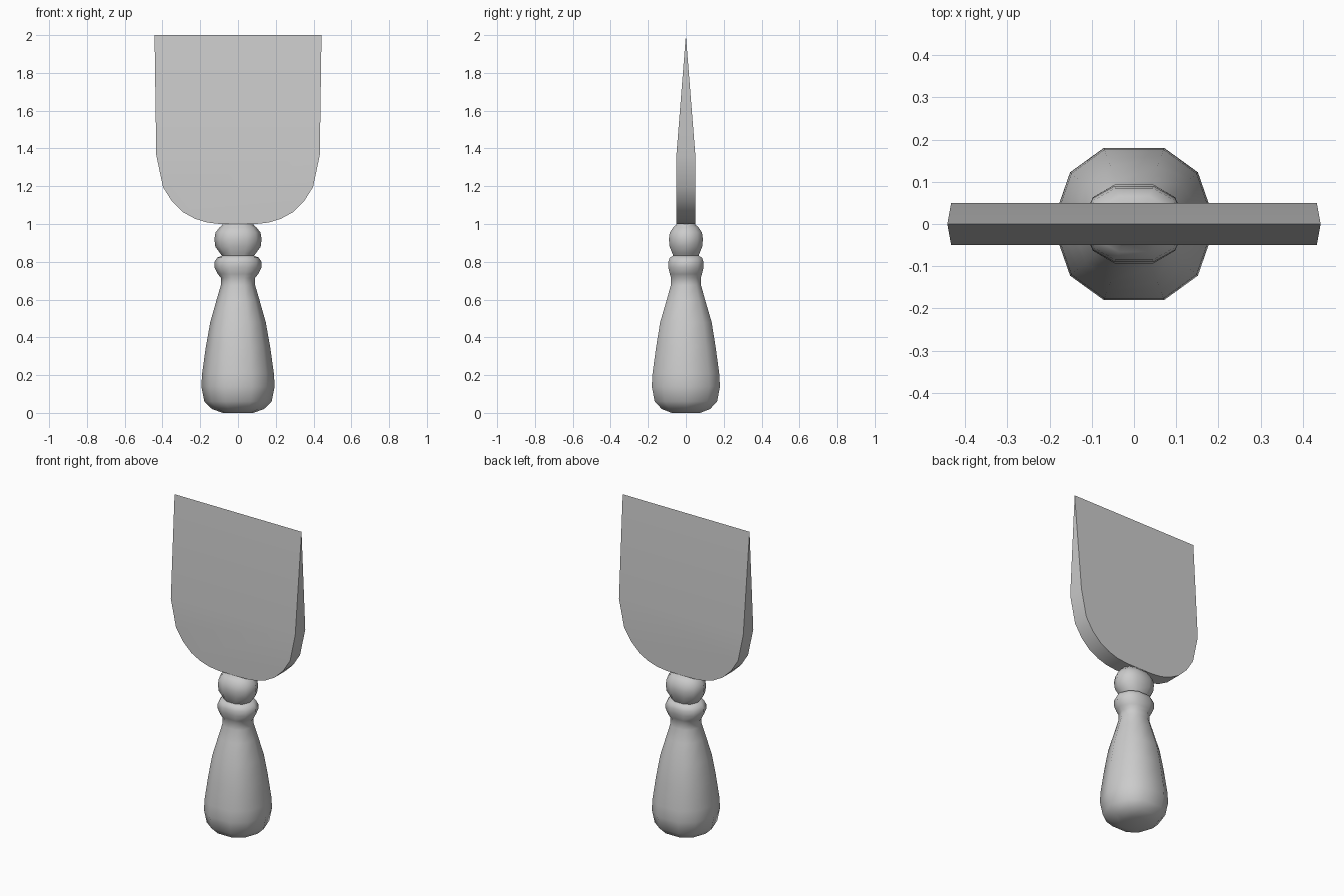
import bpy, bmesh, math

if "Cube" in bpy.data.objects:
    bpy.data.objects.remove(bpy.data.objects["Cube"])

def finish(name, bm, angle):
    bmesh.ops.recalc_face_normals(bm, faces=bm.faces)
    me = bpy.data.meshes.new(name)
    bm.to_mesh(me)
    bm.free()
    ob = bpy.data.objects.new(name, me)
    bpy.context.collection.objects.link(ob)
    bpy.ops.object.select_all(action='DESELECT')
    bpy.context.view_layer.objects.active = ob
    ob.select_set(True)
    bpy.ops.object.shade_smooth_by_angle(angle=math.radians(angle))
    return ob

# ten-sided cross-section at unit size, slightly flattened at front and back
QUARTER = [(1, 0), (0.78, 0.68), (0.37, 1)]
SECTION = (QUARTER + [(-x, y) for x, y in QUARTER[::-1]]
           + [(-x, -y) for x, y in QUARTER[1:]] + [(x, -y) for x, y in QUARTER[:0:-1]])

def turned(name, profile):
    """Stack cross-sections given as (z, half width, half depth)."""
    bm = bmesh.new()
    rings = [[bm.verts.new((x * rx, y * ry, z)) for x, y in SECTION]
             for z, rx, ry in profile]
    n = len(SECTION)
    for a, b in zip(rings, rings[1:]):
        for i in range(n):
            bm.faces.new((a[i], a[(i + 1) % n], b[(i + 1) % n], b[i]))
    bm.faces.new(rings[0][::-1])
    bm.faces.new(rings[-1])
    return finish(name, bm, 50)

# grip with collar
turned("handle_grip", [
    (0.0, 0.08, 0.075), (0.02, 0.137, 0.127), (0.06, 0.178, 0.165),
    (0.14, 0.194, 0.18), (0.21, 0.19, 0.176), (0.35, 0.17, 0.157),
    (0.48, 0.147, 0.136), (0.60, 0.113, 0.101), (0.675, 0.091, 0.08),
    (0.715, 0.09, 0.078), (0.735, 0.107, 0.085), (0.77, 0.125, 0.093),
    (0.80, 0.124, 0.093), (0.822, 0.11, 0.085), (0.832, 0.085, 0.068)])

# ball and tang under the blade
turned("handle_ball", [
    (0.826, 0.08, 0.065), (0.845, 0.095, 0.072), (0.88, 0.12, 0.086),
    (0.92, 0.125, 0.09), (0.955, 0.119, 0.085), (0.983, 0.097, 0.066),
    (0.995, 0.082, 0.052), (1.01, 0.08, 0.045)])

# blade: rounded flat lower part, wedge tapering to the top edge
half = [(0.095, 1.0), (0.164, 1.008), (0.228, 1.028), (0.29, 1.062),
        (0.348, 1.118), (0.397, 1.195), (0.433, 1.365)]
outline = [(-x, z) for x, z in half[::-1]] + half
bm = bmesh.new()
front = [bm.verts.new((x, -0.05, z)) for x, z in outline]
back = [bm.verts.new((x, 0.05, z)) for x, z in outline]
tip_l, tip_r = (bm.verts.new((x, 0, 2.0)) for x in (-0.442, 0.442))
for i in range(len(outline) - 1):
    bm.faces.new((front[i], front[i + 1], back[i + 1], back[i]))
for side in (front, back):
    bm.faces.new(side)
    bm.faces.new((side[0], side[-1], tip_r, tip_l))
bm.faces.new((front[0], back[0], tip_l))
bm.faces.new((front[-1], back[-1], tip_r))
finish("blade", bm, 35)
